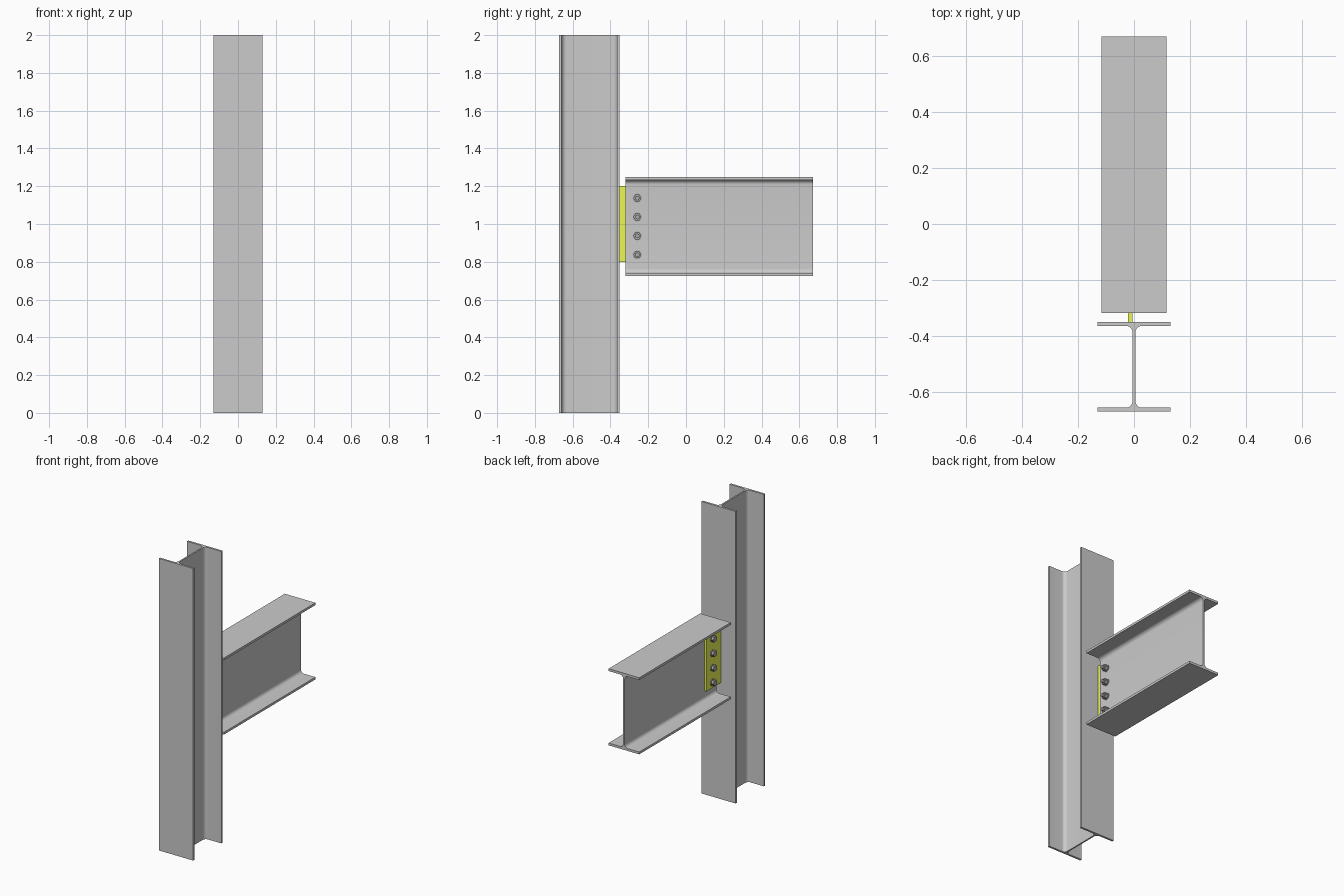
import bpy, bmesh
from math import pi, cos, sin
from mathutils import Matrix, Vector

if "Cube" in bpy.data.objects:
    bpy.data.objects.remove(bpy.data.objects["Cube"])


def material(name, color):
    m = bpy.data.materials.new(name)
    m.diffuse_color = (*color, 1)
    m.use_nodes = True
    m.node_tree.nodes["Principled BSDF"].inputs["Base Color"].default_value = m.diffuse_color
    return m


def finish(name, bm, mat=None):
    bmesh.ops.recalc_face_normals(bm, faces=bm.faces)
    me = bpy.data.meshes.new(name)
    bm.to_mesh(me)
    bm.free()
    ob = bpy.data.objects.new(name, me)
    bpy.context.collection.objects.link(ob)
    if mat:
        me.materials.append(mat)
    bpy.ops.object.select_all(action='DESELECT')
    ob.select_set(True)
    bpy.context.view_layer.objects.active = ob
    bpy.ops.object.shade_smooth_by_angle(angle=pi / 7)
    return ob


def i_section(name, width, depth, web, flange, radius, length, matrix):
    """Rolled I profile with root fillets, extruded along local z."""
    w, d, t = width / 2, depth / 2, web / 2
    cx, cy = t + radius, d - flange - radius
    quarter = [(w, d), (w, d - flange)]
    for i in range(9):
        a = pi / 2 * (1 + i / 8)
        quarter.append((cx + radius * cos(a), cy + radius * sin(a)))
    right = quarter + [(x, -y) for x, y in reversed(quarter)]
    outline = right + [(-x, y) for x, y in reversed(right)]
    bm = bmesh.new()
    face = bm.faces.new([bm.verts.new((x, y, 0)) for x, y in outline])
    ext = bmesh.ops.extrude_face_region(bm, geom=[face])
    bmesh.ops.translate(bm, vec=(0, 0, length),
                        verts=[v for v in ext['geom'] if isinstance(v, bmesh.types.BMVert)])
    bm.transform(matrix)
    return finish(name, bm)


def disc(bm, radius, x0, x1, y, z, sides):
    """Prism along x from x0 to x1."""
    mat = Matrix.Translation(((x0 + x1) / 2, y, z)) @ Matrix.Rotation(pi / 2, 4, 'Y')
    bmesh.ops.create_cone(bm, cap_ends=True, segments=sides, radius1=radius,
                          radius2=radius, depth=x1 - x0, matrix=mat)


green = material("plate_green", (0.84, 0.93, 0.09))
dark = material("bolt_steel", (0.4, 0.4, 0.4))

# Column, upright
i_section("column", 0.26, 0.321, 0.010, 0.014, 0.024, 2.0,
          Matrix.Translation((0, -0.5115, 0)))

# Beam, running back from the column
i_section("beam", 0.232, 0.525, 0.012, 0.016, 0.024, 0.991,
          Matrix.Translation((0, 0.672, 0.986)) @ Matrix.Rotation(pi / 2, 4, 'X'))

# Shear plate on the left of the beam web
bm = bmesh.new()
bmesh.ops.create_cube(bm, size=1)
bmesh.ops.scale(bm, vec=(0.015, 0.161, 0.40), verts=bm.verts)
bmesh.ops.translate(bm, vec=(-0.0135, -0.2705, 1.0), verts=bm.verts)
finish("shear_plate", bm, green)

# Bolts: head on the plate side, washer, nut and shank end on the web side
for i in range(4):
    y, z = -0.258, 0.837 + 0.1 * i
    bm = bmesh.new()
    disc(bm, 0.012, -0.03, 0.042, y, z, 24)
    disc(bm, 0.024, -0.025, -0.021, y, z, 32)
    disc(bm, 0.021, -0.041, -0.025, y, z, 6)
    disc(bm, 0.024, 0.006, 0.010, y, z, 32)
    disc(bm, 0.021, 0.010, 0.031, y, z, 6)
    finish(f"bolt_{i + 1}", bm, dark)
